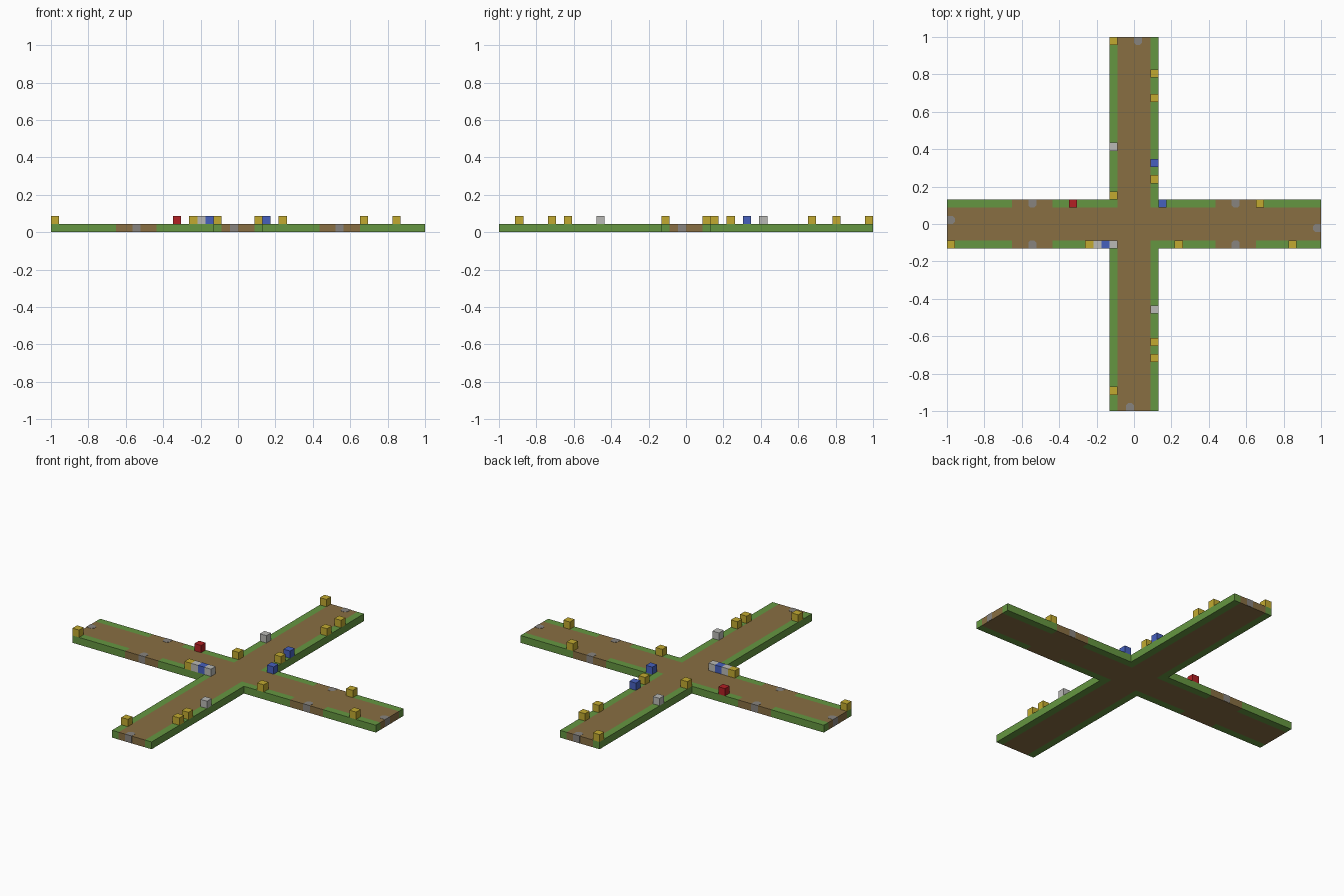
import bpy, bmesh
from mathutils import Matrix, Vector

cube = bpy.data.objects.get("Cube")
if cube:
    bpy.data.objects.remove(cube, do_unlink=True)

CELL = 1 / 23          # the whole model sits on a grid of 46 cells
LIFT = 0.001


def linear(c):
    c /= 255
    return c / 12.92 if c <= 0.04045 else ((c + 0.055) / 1.055) ** 2.4


def material(name, *rgb):
    m = bpy.data.materials.new(name)
    m.use_nodes = True
    col = [linear(c) for c in rgb] + [1]
    m.diffuse_color = col
    m.node_tree.nodes["Principled BSDF"].inputs["Base Color"].default_value = col
    return m


grass = material("grass green", 101, 150, 65)
dirt = material("dirt brown", 136, 110, 66)
stone = material("stone grey", 135, 131, 126)
yellow = material("flower yellow", 194, 170, 48)
blue = material("flower blue", 70, 96, 190)
red = material("flower red", 178, 32, 36)
white = material("flower pale grey", 186, 186, 182)


def finish(bm, name, *mats):
    bmesh.ops.recalc_face_normals(bm, faces=bm.faces)
    mesh = bpy.data.meshes.new(name)
    bm.to_mesh(mesh)
    bm.free()
    for m in mats:
        mesh.materials.append(m)
    ob = bpy.data.objects.new(name, mesh)
    bpy.context.collection.objects.link(ob)
    return ob


# Crossroads slab: cells of the cross, raised to one cell of thickness
breaks = [-23, -15, -10, -3, -2, 2, 3, 10, 15, 23]
bm = bmesh.new()
grid = [[bm.verts.new((x * CELL, y * CELL, 0)) for y in breaks] for x in breaks]
for i in range(len(breaks) - 1):
    for j in range(len(breaks) - 1):
        mid_x = abs(breaks[i] + breaks[i + 1]) / 2
        mid_y = abs(breaks[j] + breaks[j + 1]) / 2
        if min(mid_x, mid_y) < 3:
            bm.faces.new((grid[i][j], grid[i + 1][j],
                          grid[i + 1][j + 1], grid[i][j + 1]))
bmesh.ops.delete(bm, geom=[v for v in bm.verts if not v.link_faces], context='VERTS')
top = bmesh.ops.extrude_face_region(bm, geom=bm.faces[:], use_keep_orig=True)["geom"]
for v in top:
    if isinstance(v, bmesh.types.BMVert):
        v.co.z = CELL
bmesh.ops.recalc_face_normals(bm, faces=bm.faces)

# Grass borders the paths, apart from the side openings of the x arms
for f in bm.faces:
    p = (f.calc_center_median() - f.normal * CELL / 2) / CELL
    ax, ay = abs(p.x), abs(p.y)
    border = min(ax, ay) > 2 and not 10 < ax < 15
    f.material_index = 0 if border else 1
finish(bm, "crossroads_slab", grass, dirt)


# Stones set into the path edges, with clipped inner corners
def edge_stone(name, x, y, outward):
    bm = bmesh.new()
    h, cut = CELL / 2, CELL * 0.28
    outline = [(-h, h + LIFT), (-h, cut - h), (cut - h, -h),
               (h - cut, -h), (h, cut - h), (h, h + LIFT)]
    base = bm.faces.new([bm.verts.new((a, b, 2 * LIFT)) for a, b in outline])
    up = bmesh.ops.extrude_face_region(bm, geom=[base], use_keep_orig=True)["geom"]
    for v in up:
        if isinstance(v, bmesh.types.BMVert):
            v.co.z = CELL + LIFT
    turn = Vector((0, 1, 0)).rotation_difference(Vector(outward)) if outward[1] >= 0 \
        else Matrix.Rotation(3.14159265, 3, 'Z').to_quaternion()
    bm.transform(Matrix.Translation((x * CELL, y * CELL, 0)) @ turn.to_matrix().to_4x4())
    finish(bm, name, stone)


for side, sx in (("left", 1), ("right", -1)):
    for end, sy in (("back", 1), ("front", -1)):
        edge_stone(f"{end}_{side}_opening_stone", sx * 12.5, sy * 2.5, (0, sy, 0))
    edge_stone(f"{side}_end_stone", sx * 22.5, -sx * 0.5, (sx, 0, 0))
edge_stone("back_end_stone", 0.5, 22.5, (0, 1, 0))
edge_stone("front_end_stone", -0.5, -22.5, (0, -1, 0))


# Flower blocks standing on the grass, one cell each
flowers = {
    "yellow": (yellow, [(-3, 22), (2, 18), (2, 15), (2, 5), (-3, 3), (15, 2),
                        (-23, -3), (-6, -3), (5, -3), (19, -3),
                        (2, -15), (2, -17), (-3, -21)]),
    "blue": (blue, [(2, 7), (3, 2), (-4, -3)]),
    "pale": (white, [(-3, 9), (-5, -3), (-3, -3), (2, -11)]),
    "red": (red, [(-8, 2)]),
}
for label, (mat, cells) in flowers.items():
    for n, (i, j) in enumerate(cells, 1):
        bm = bmesh.new()
        bmesh.ops.create_cube(bm, size=CELL)
        bmesh.ops.translate(bm, verts=bm.verts,
                            vec=((i + 0.5) * CELL, (j + 0.5) * CELL, CELL * 1.5))
        finish(bm, f"{label}_flower_block_{n}", mat)
